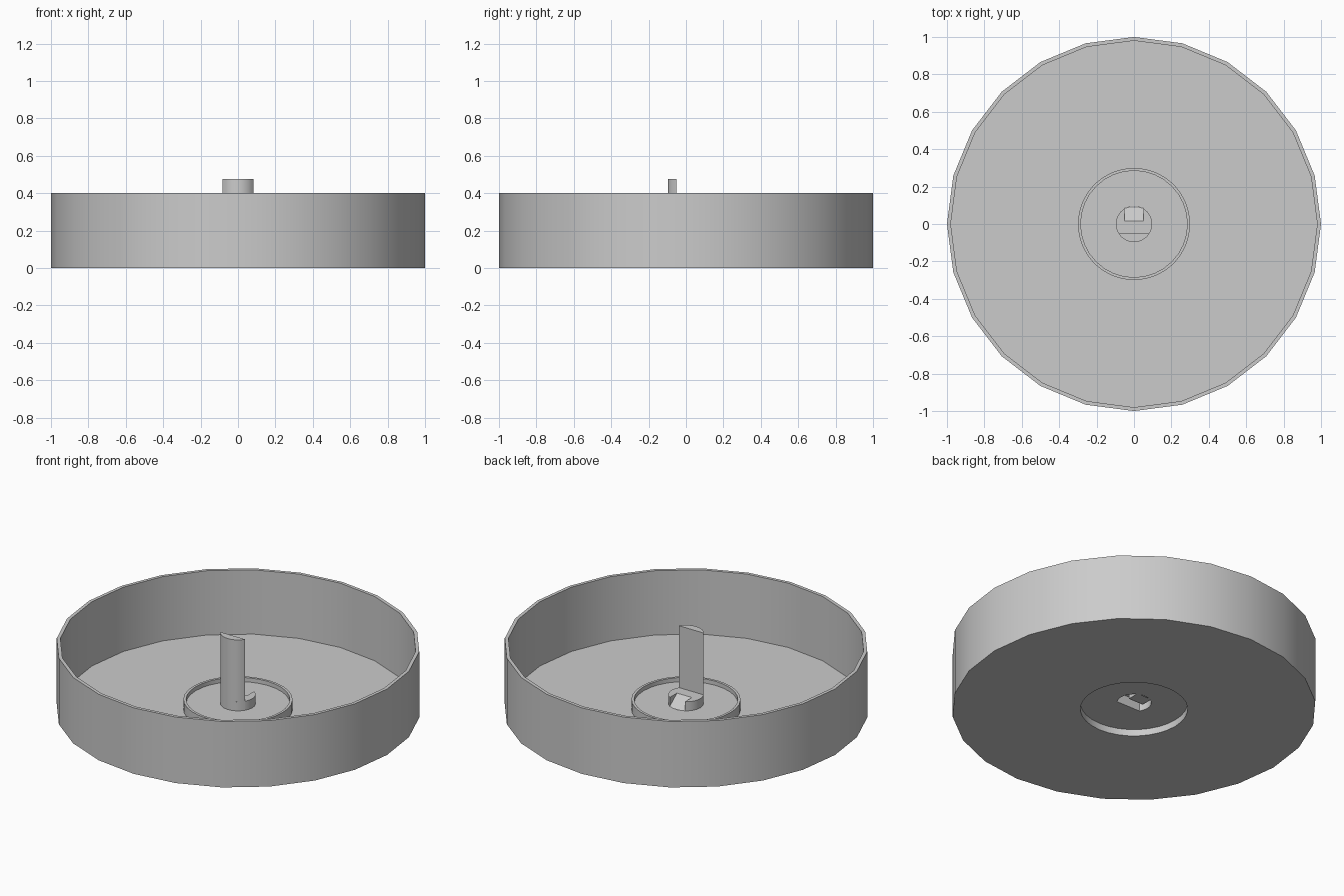
import bpy, bmesh
from math import sin, cos, pi, radians, asin

if "Cube" in bpy.data.objects:
    bpy.data.objects.remove(bpy.data.objects["Cube"])


def finish(name, bm, recalc=True):
    if recalc:
        bmesh.ops.recalc_face_normals(bm, faces=bm.faces[:])
    me = bpy.data.meshes.new(name)
    bm.to_mesh(me)
    bm.free()
    ob = bpy.data.objects.new(name, me)
    bpy.context.collection.objects.link(ob)
    bpy.ops.object.select_all(action='DESELECT')
    ob.select_set(True)
    bpy.context.view_layer.objects.active = ob
    bpy.ops.object.shade_smooth_by_angle(angle=radians(30))
    return ob


def lathe(name, profile, sides):
    """Spin a closed (radius, z) profile around z."""
    bm = bmesh.new()
    rings = [[bm.verts.new((r * cos(2 * pi * i / sides), r * sin(2 * pi * i / sides), z))
              for r, z in profile] for i in range(sides)]
    n = len(profile)
    for i in range(sides):
        a, b = rings[i], rings[(i + 1) % sides]
        for j in range(n):
            k = (j + 1) % n
            bm.faces.new((a[j], b[j], b[k], a[k]))
    return finish(name, bm)


def prism(name, outline, z0, z1, bottom=True):
    """Extrude an (x, y) outline from z0 to z1."""
    bm = bmesh.new()
    lo = [bm.verts.new((x, y, z0)) for x, y in outline]
    hi = [bm.verts.new((x, y, z1)) for x, y in outline]
    base = bm.faces.new(lo[::-1])
    bm.faces.new(hi)
    for i in range(len(outline)):
        k = (i + 1) % len(outline)
        bm.faces.new((lo[i], lo[k], hi[k], hi[i]))
    bmesh.ops.recalc_face_normals(bm, faces=bm.faces[:])
    if not bottom:
        bmesh.ops.delete(bm, geom=[base], context='FACES_ONLY')
    return finish(name, bm, False)


def arc(r, a0, a1, n):
    return [(r * cos(a0 + (a1 - a0) * i / n), r * sin(a0 + (a1 - a0) * i / n))
            for i in range(n + 1)]


R = 0.097

# Wide tray with thin wall and thin floor
lathe("tray", [(0.297, 0), (1, 0), (1, 0.4), (0.98, 0.4), (0.98, 0.01), (0.297, 0.01)], 24)

# Raised centre: rim, recessed disc and hollow underside
lathe("hub_plate", [(0.095, 0.04), (0.295, 0.04), (0.295, 0), (0.3, 0), (0.3, 0.07),
                    (0.285, 0.07), (0.285, 0.045), (0.095, 0.045)], 32)

# Hollow collar with a slot at the back
a = pi / 2 + asin(0.05 / R)
prism("collar", arc(R, a, 3 * pi - a, 20) + [(0.05, 0.015), (-0.05, 0.015)],
      0.04, 0.1, bottom=False)

# Sloping floor of the slot
bm = bmesh.new()
pts = [(0.015, 0.042), (0.088, 0.042), (0.015, 0.1)]
left, right = [[bm.verts.new((x, y, z)) for y, z in pts] for x in (-0.05, 0.05)]
bm.faces.new(left)
bm.faces.new(right[::-1])
for i in range(3):
    k = (i + 1) % 3
    bm.faces.new((left[i], right[i], right[k], left[k]))
finish("slot_ramp", bm)

# Tall D-section post, flat side to the back
b = asin(0.05 / R)
prism("post", arc(R, pi + b, 2 * pi - b, 10), 0.04, 0.475)
